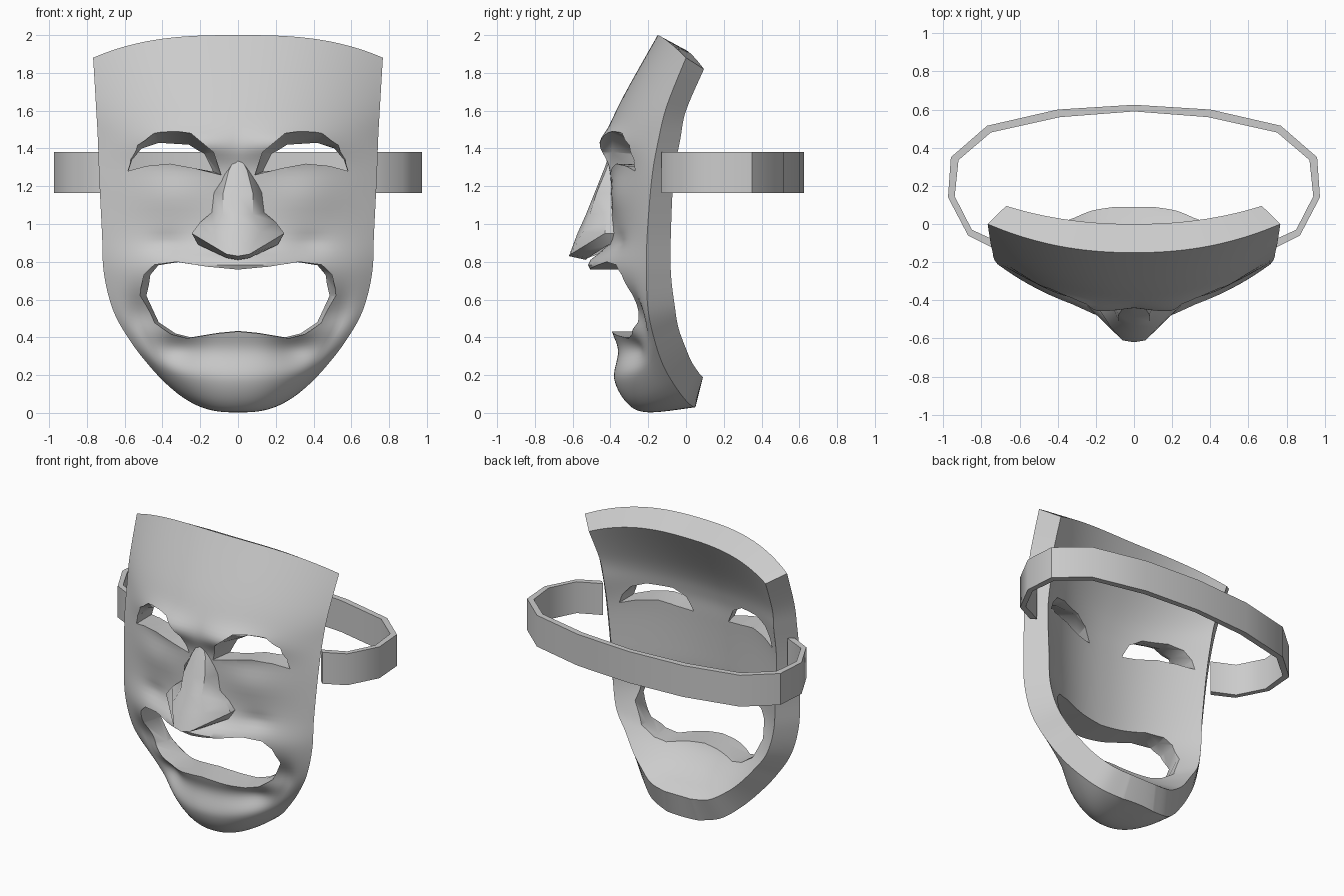
import bpy, bmesh, math

if "Cube" in bpy.data.objects:
    bpy.data.objects.remove(bpy.data.objects["Cube"])

# Rows from chin to forehead:
# front centre y,z | front rim x,y,z | back centre y,z | back rim x,y,z
ROWS = [
    (.05, .03, .12, .04, .03, .09, .19, .10, .09, .19),
    (-.20, .003, .26, .0, .065, .03, .23, .22, .07, .21),
    (-.31, .05, .37, -.06, .145, -.04, .27, .32, .03, .27),
    (-.38, .18, .47, -.12, .25, -.12, .33, .40, .0, .34),
    (-.36, .33, .57, -.165, .38, -.19, .41, .49, -.04, .45),
    (-.40, .46, .66, -.20, .54, -.23, .50, .57, -.06, .57),
    (-.46, .74, .71, -.21, .74, -.31, .72, .61, -.08, .74),
    (-.40, .95, .72, -.205, .95, -.30, .95, .62, -.08, .95),
    (-.40, 1.25, .735, -.18, 1.25, -.28, 1.25, .64, -.065, 1.25),
    (-.43, 1.42, .742, -.145, 1.45, -.26, 1.42, .645, -.03, 1.45),
    (-.36, 1.62, .752, -.10, 1.63, -.19, 1.60, .655, .0, 1.60),
    (-.15, 2.0, .767, .0, 1.88, .0, 1.92, .67, .095, 1.82),
]
# Relief on the front: x, z, spread x, spread z, height
BUMPS = [
    (.31, .34, .12, .09, -.06), (.48, .52, .13, .13, -.07),
    (0, .79, .26, .06, .065), (.38, .90, .10, .05, -.02),
    (.36, 1.15, .18, .12, .025), (.24, 1.43, .20, .07, .045),
]


def row_at(v):
    """Catmull-Rom interpolation between the rows."""
    s = v * (len(ROWS) - 1)
    i = min(int(s), len(ROWS) - 2)
    t = s - i
    a, b, c, d = (ROWS[max(0, min(len(ROWS) - 1, k))] for k in range(i - 1, i + 3))
    return [.5 * (2 * q + (r - p) * t + (2 * p - 5 * q + 4 * r - e) * t * t
                  + (3 * q - p - 3 * r + e) * t ** 3) for p, q, r, e in zip(a, b, c, d)]


def finish(bm, name, smooth=True):
    bmesh.ops.recalc_face_normals(bm, faces=bm.faces)
    me = bpy.data.meshes.new(name)
    bm.to_mesh(me)
    bm.free()
    ob = bpy.data.objects.new(name, me)
    bpy.context.collection.objects.link(ob)
    if smooth:
        shade(ob)
    return ob


def shade(ob, angle=42):
    bpy.ops.object.select_all(action='DESELECT')
    bpy.context.view_layer.objects.active = ob
    ob.select_set(True)
    bpy.ops.object.shade_smooth_by_angle(angle=math.radians(angle))


def loft(name, rings, smooth=False):
    """Skin a list of equal-length closed rings and cap both ends."""
    bm = bmesh.new()
    vs = [[bm.verts.new(p) for p in r] for r in rings]
    n = len(vs[0])
    for a, b in zip(vs, vs[1:]):
        for j in range(n):
            k = (j + 1) % n
            bm.faces.new((a[j], a[k], b[k], b[j]))
    bm.faces.new(vs[0])
    bm.faces.new(vs[-1])
    return finish(bm, name, smooth)


# Mask shell: front and back sheets joined by a flat rim
NU, NV = 56, 80
bm = bmesh.new()
front, back = [], []
for i in range(NV + 1):
    cy, cz, rx, ry, rz, by, bz, bx, bry, brz = row_at(i / NV)
    f, b = [], []
    for j in range(NU + 1):
        u = 2 * j / NU - 1
        t = abs(u)
        py, pz = t ** 2.2, t ** 2.8
        x, y, z = u * rx, cy + (ry - cy) * py, cz + (rz - cz) * pz
        fade = min(1, (1 - t) * 6)
        for mx, mz, sx, sz, h in BUMPS:
            y -= fade * h * math.exp(-((abs(x) - mx) / sx) ** 2 - ((z - mz) / sz) ** 2)
        f.append(bm.verts.new((x, y, z)))
        b.append(bm.verts.new((u * bx, by + (bry - by) * py, bz + (brz - bz) * pz)))
    front.append(f)
    back.append(b)
for g in (front, back):
    for i in range(NV):
        for j in range(NU):
            bm.faces.new((g[i][j], g[i][j + 1], g[i + 1][j + 1], g[i + 1][j]))


def border(g):
    return (g[0][:-1] + [r[-1] for r in g[:-1]] + g[-1][:0:-1]
            + [r[0] for r in g[:0:-1]])


fb, bb = border(front), border(back)
for k in range(len(fb)):
    m = (k + 1) % len(fb)
    bm.faces.new((fb[k], fb[m], bb[m], bb[k]))
mask = finish(bm, "mask_shell", False)

# Eye openings: a wide brow arch narrowing to a slit
ARCH = [(.09, 1.26), (.23, 1.295), (.36, 1.32), (.49, 1.31), (.60, 1.28),
        (.61, 1.34), (.57, 1.45), (.46, 1.51), (.25, 1.48), (.13, 1.38)]
SLIT = [(.14, 1.28), (.24, 1.29), (.36, 1.315), (.48, 1.305), (.58, 1.28),
        (.56, 1.34), (.51, 1.40), (.42, 1.43), (.26, 1.42), (.18, 1.37)]
cutters = []
for s in (-1, 1):
    cutters.append(loft("eye_cutter", [[(s * x, y, z) for x, z in o] for y, o in
                                       ((-.8, ARCH), (-.39, ARCH), (-.25, SLIT), (.3, SLIT))]))

# Mouth opening: a wide howl, slightly flared at the front
half = [(0, .755), (.15, .77), (.30, .795), (.41, .78), (.46, .73), (.485, .62),
        (.42, .48), (.33, .42), (.25, .40), (.10, .425), (0, .435)]
mouth = half + [(-x, z) for x, z in half[-2:0:-1]]
cutters.append(loft("mouth_cutter", [[(x * k, y, .6 + (z - .6) * (1 + (k - 1) * .3)) for x, z in mouth]
                                     for y, k in ((-.8, 1.08), (-.3, 1.08), (-.17, 1), (.4, 1))]))

bpy.context.view_layer.objects.active = mask
for c in cutters:
    c.hide_render = True
    mod = mask.modifiers.new("opening", 'BOOLEAN')
    mod.operation = 'DIFFERENCE'
    mod.solver = 'EXACT'
    mod.object = c
    bpy.ops.object.modifier_apply(modifier=mod.name)
for c in cutters:
    bpy.data.objects.remove(c, do_unlink=True)
shade(mask)

# Nose: ridge, shoulder and wing points per section
NOSE = [
    ((0, -.41, 1.36), (.02, -.405, 1.34), (.05, -.38, 1.30)),
    ((0, -.43, 1.30), (.05, -.425, 1.28), (.09, -.37, 1.25)),
    ((0, -.49, 1.15), (.08, -.475, 1.16), (.135, -.38, 1.17)),
    ((0, -.53, 1.05), (.08, -.51, 1.05), (.14, -.39, 1.06)),
    ((0, -.575, .95), (.12, -.545, .96), (.20, -.42, 1.01)),
    ((0, -.62, .83), (.06, -.61, .84), (.245, -.43, .95)),
    ((0, -.53, .81), (.06, -.52, .82), (.21, -.41, .89)),
]
rings = []
for ridge, side, wing in NOSE:
    right = [side, wing, (wing[0], -.33, wing[2])]
    rings.append([ridge] + right + [(-x, y, z) for x, y, z in reversed(right)])
loft("nose", rings, True)

# Head strap: flat band around the back
OUT = [(.73, -.13), (.87, -.06), (.975, .14), (.96, .35), (.77, .515), (.40, .60), (0, .625)]
INN = [(.70, -.10), (.85, -.03), (.94, .145), (.92, .335), (.75, .48), (.39, .56), (0, .59)]
path = list(zip(OUT, INN))
path += [((-o[0], o[1]), (-n[0], n[1])) for o, n in path[-2::-1]]
loft("head_strap", [[(*o, 1.165), (*o, 1.38), (*n, 1.38), (*n, 1.165)] for o, n in path], True)
